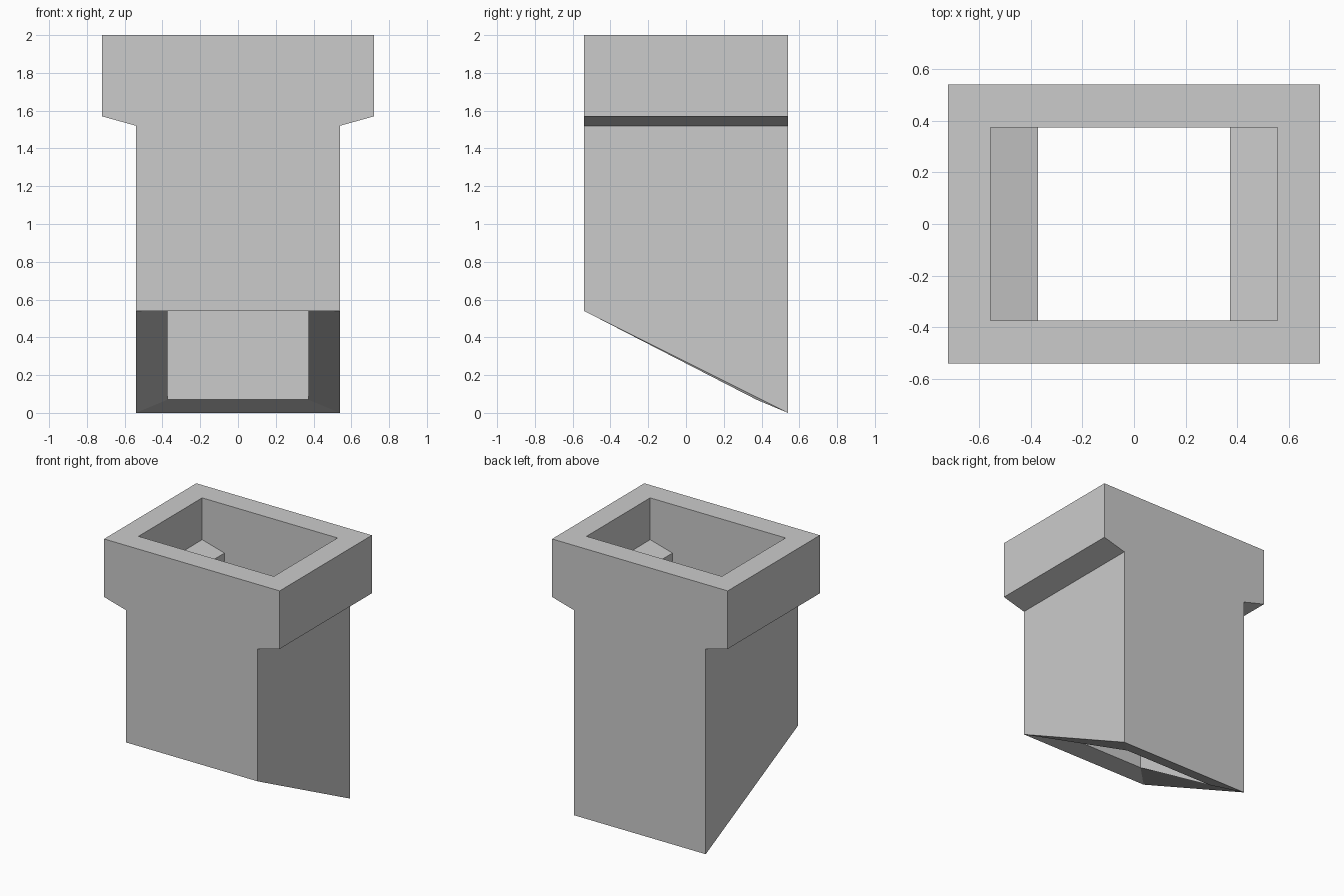
import bpy, bmesh

if "Cube" in bpy.data.objects:
    bpy.data.objects.remove(bpy.data.objects["Cube"])

# Rectangular rings: half width x, half depth y, z at front, z at back.
# They run down the outside, round the slanted mouth and up the inside.
RINGS = [
    (0.72, 0.54, 2.00, 2.00),     # outer top rim
    (0.72, 0.54, 1.57, 1.57),     # bottom of wide collar
    (0.54, 0.54, 1.52, 1.52),     # top of shaft
    (0.54, 0.54, 0.54, 0.00),     # slanted outer mouth
    (0.372, 0.373, 0.54, 0.07),   # slanted inner mouth
    (0.372, 0.373, 1.64, 1.64),   # inner shaft top
    (0.555, 0.373, 1.69, 1.69),   # inner collar ledge
    (0.555, 0.373, 2.00, 2.00),   # inner top rim
]

bm = bmesh.new()


def ring(hx, hy, zf, zb):
    return [bm.verts.new(p) for p in
            ((-hx, -hy, zf), (hx, -hy, zf), (hx, hy, zb), (-hx, hy, zb))]


# Hollow chute: bridge each ring to the next, closing at the top rim
loops = [ring(*r) for r in RINGS]
for a, b in zip(loops, loops[1:] + loops[:1]):
    for i in range(4):
        j = (i + 1) % 4
        bm.faces.new((a[i], b[i], b[j], a[j]))
bmesh.ops.recalc_face_normals(bm, faces=bm.faces)

mesh = bpy.data.meshes.new("hollow_chute")
bm.to_mesh(mesh)
bm.free()
chute = bpy.data.objects.new("hollow_chute", mesh)
bpy.context.collection.objects.link(chute)
